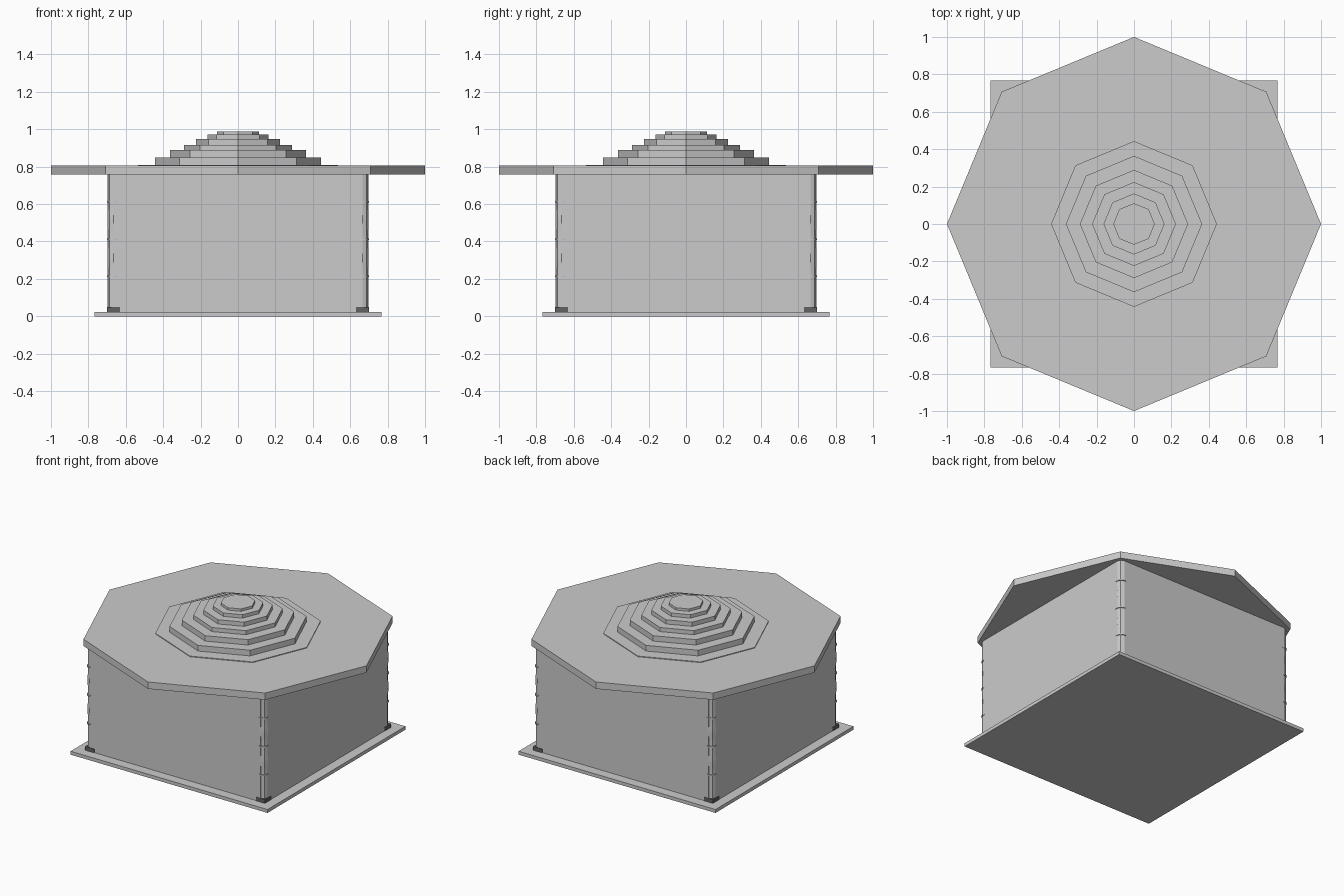
import bpy
import math

if "Cube" in bpy.data.objects:
    bpy.data.objects.remove(bpy.data.objects["Cube"])


def box(name, x0, x1, y0, y1, z0, z1):
    bpy.ops.mesh.primitive_cube_add(size=1, location=((x0 + x1) / 2, (y0 + y1) / 2, (z0 + z1) / 2))
    ob = bpy.context.object
    ob.name = name
    ob.scale = (x1 - x0, y1 - y0, z1 - z0)
    return ob


def octagon(name, r, z0, z1):
    mesh_from_profile(name, [(r, z0), (r, z1)], 0, 0, 8)


def mesh_from_profile(name, profile, cx, cy, sides):
    """Closed turned solid with a corner on the +x axis."""
    verts = [(cx + r * math.cos(2 * math.pi * i / sides), cy + r * math.sin(2 * math.pi * i / sides), z)
             for r, z in profile for i in range(sides)]
    faces = [tuple(reversed(range(sides)))]
    for k in range(len(profile) - 1):
        for i in range(sides):
            j = (i + 1) % sides
            faces.append((k * sides + i, k * sides + j, (k + 1) * sides + j, (k + 1) * sides + i))
    last = (len(profile) - 1) * sides
    faces.append(tuple(range(last, last + sides)))
    me = bpy.data.meshes.new(name)
    me.from_pydata(verts, [], faces)
    ob = bpy.data.objects.new(name, me)
    bpy.context.collection.objects.link(ob)
    return ob


BASE_TOP, WALL_TOP, ROOF_TOP = 0.024, 0.757, 0.805
POST, WALL = 0.665, 0.697

# Square floor slab
box("floor_slab", -0.766, 0.766, -0.766, 0.766, 0, BASE_TOP)

# Four wall panels, stopping short of the corner posts
for s, side in ((-1, "front"), (1, "back")):
    a, b = sorted((s * WALL, s * (WALL - 0.015)))
    box(side + "_wall", -POST, POST, a, b, BASE_TOP, WALL_TOP)
for s, side in ((-1, "left"), (1, "right")):
    a, b = sorted((s * WALL, s * (WALL - 0.015)))
    box(side + "_wall", a, b, -POST, POST, BASE_TOP, WALL_TOP)

# Corner posts with square feet and three bands
dark = bpy.data.materials.new("dark_foot")
dark.diffuse_color = (0.12, 0.12, 0.12, 1)
dark.use_nodes = True
dark.node_tree.nodes["Principled BSDF"].inputs["Base Color"].default_value = dark.diffuse_color
for sx in (-1, 1):
    for sy in (-1, 1):
        x, y = sx * POST, sy * POST
        foot = box("post_foot", x - 0.035, x + 0.035, y - 0.035, y + 0.035, BASE_TOP, 0.05)
        foot.data.materials.append(dark)
        shaft = [(0.031, 0.05), (0.031, 0.25), (0.033, 0.31), (0.031, 0.38),
                 (0.031, 0.45), (0.033, 0.52), (0.031, 0.58), (0.031, WALL_TOP)]
        mesh_from_profile("corner_post", shaft, x, y, 8)
        for z in (0.213, 0.413, 0.613):
            mesh_from_profile("post_band", [(0.036, z - 0.004), (0.036, z + 0.004)], x, y, 16)

# Octagonal roof slab and stepped crown
octagon("roof_slab", 1.0, WALL_TOP, ROOF_TOP)
radii = (0.535, 0.443, 0.364, 0.289, 0.224, 0.163, 0.111)
tops = (0.81, 0.85, 0.888, 0.917, 0.947, 0.971, 0.988)
z = ROOF_TOP
for r, top in zip(radii, tops):
    octagon("roof_step", r, z, top)
    z = top
